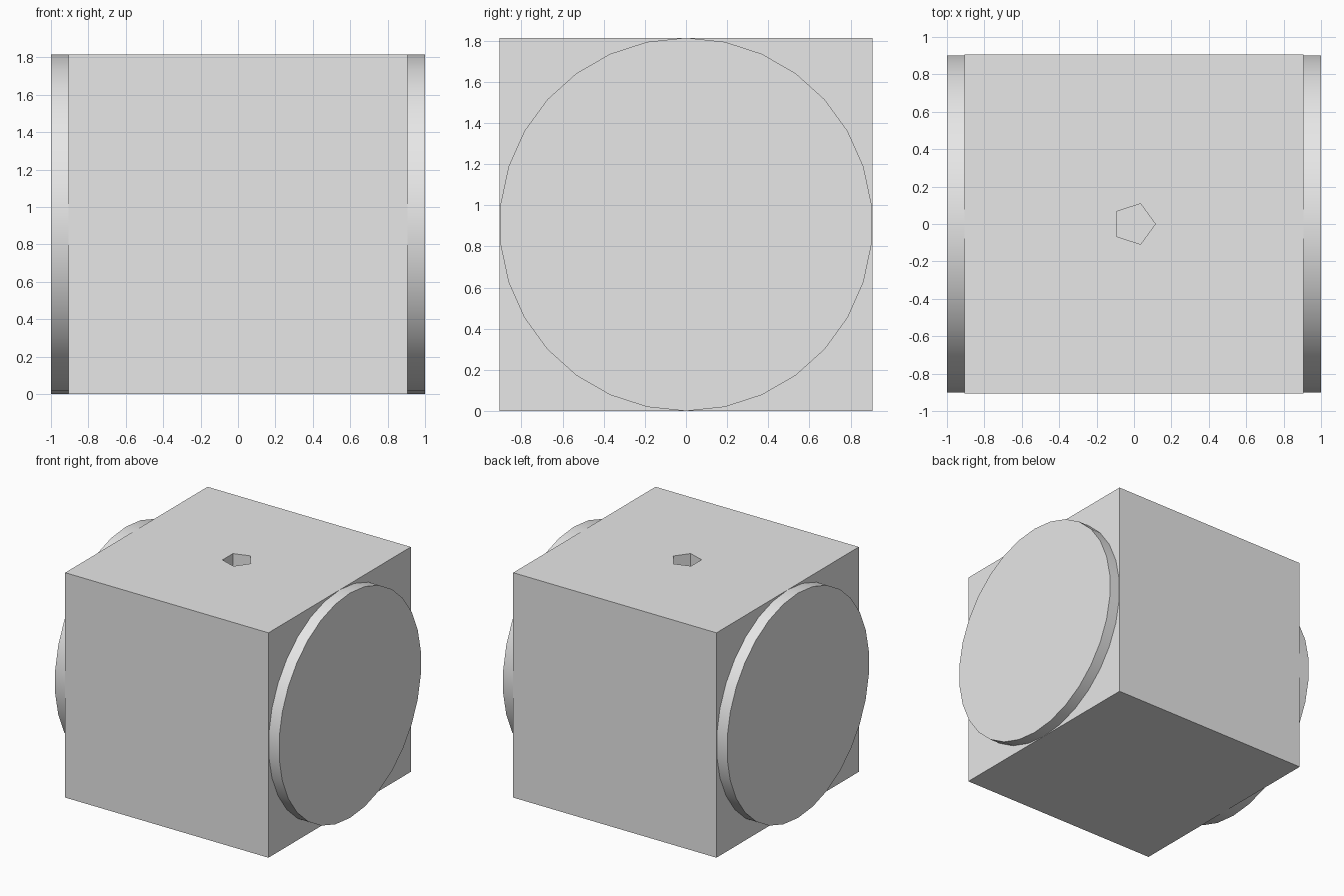
import bpy
from math import pi

HALF = 0.907      # half the body's side, also the disc radius
DEPTH = 0.5       # depth of the five-sided socket

if "Cube" in bpy.data.objects:
    bpy.data.objects.remove(bpy.data.objects["Cube"], do_unlink=True)

grey = bpy.data.materials.new("light_grey")
grey.use_nodes = True
grey.diffuse_color = (0.8, 0.8, 0.8, 1)
grey.node_tree.nodes["Principled BSDF"].inputs["Base Color"].default_value = grey.diffuse_color


def finish(name):
    obj = bpy.context.object
    obj.name = obj.data.name = name
    obj.data.materials.append(grey)
    return obj


# Five-sided cutter with one corner pointing to +x
bpy.ops.mesh.primitive_cylinder_add(vertices=5, radius=0.114, depth=2 * DEPTH,
                                    location=(0, 0, 2 * HALF), rotation=(0, 0, -pi / 2))
cutter = finish("socket_cutter")
cutter.hide_render = True

# Cubic body with the socket sunk into its top
bpy.ops.mesh.primitive_cube_add(size=2 * HALF, location=(0, 0, HALF))
body = finish("body")
cut = body.modifiers.new("socket", "BOOLEAN")
cut.operation = "DIFFERENCE"
cut.solver = "EXACT"
cut.object = cutter
bpy.ops.object.modifier_apply(modifier=cut.name)
bpy.data.objects.remove(cutter, do_unlink=True)

# Round discs standing out from the left and right faces
for side, name in ((1, "left_disc"), (-1, "right_disc")):
    bpy.ops.mesh.primitive_cylinder_add(vertices=30, radius=HALF, depth=0.1,
                                        location=(side * 0.95, 0, HALF),
                                        rotation=(pi / 2, 0, pi / 2))
    finish(name)
    bpy.ops.object.shade_smooth_by_angle(angle=pi / 6)
